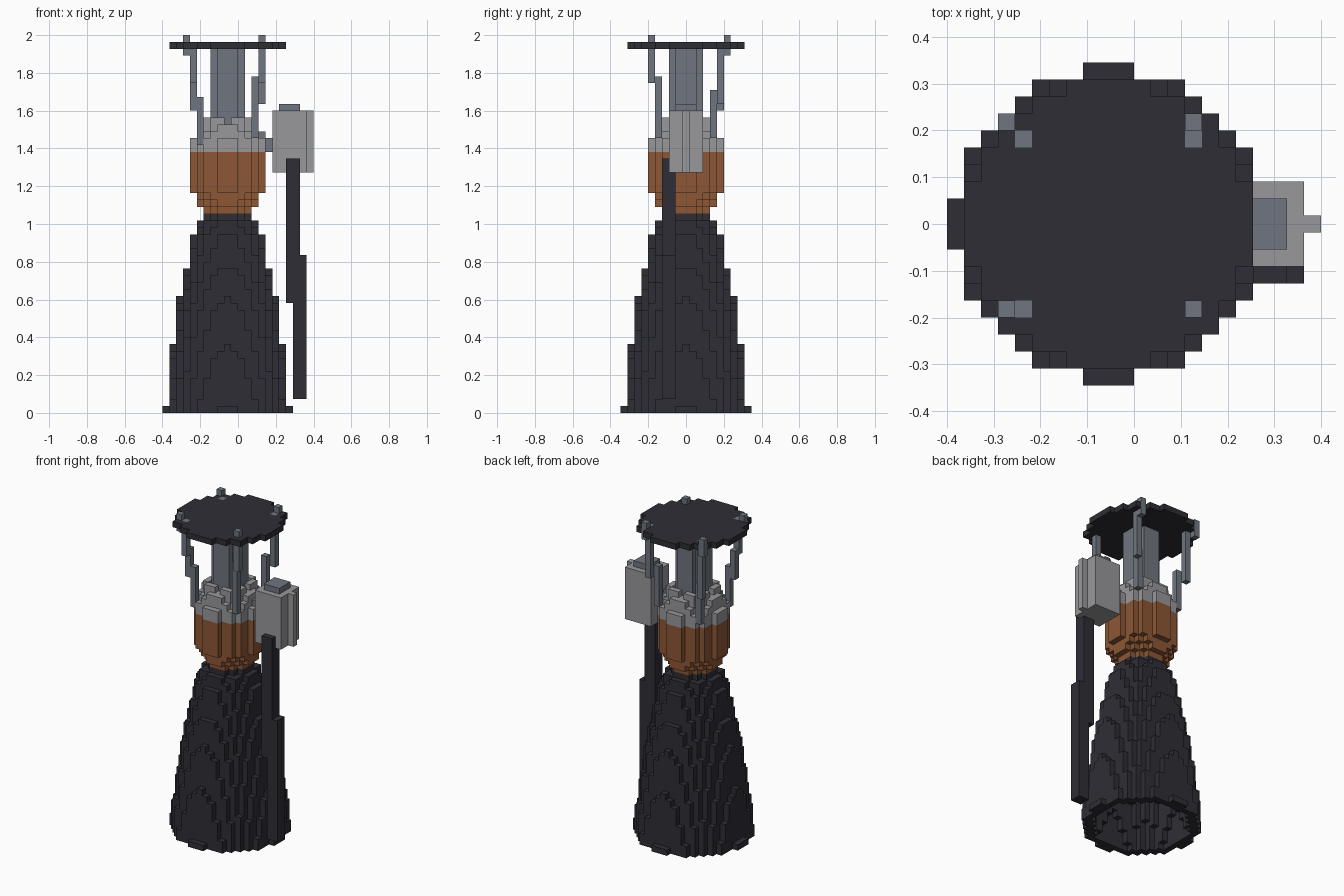
import bpy
import bmesh
from math import hypot
from mathutils import Vector

cube = bpy.data.objects.get("Cube")
if cube:
    bpy.data.objects.remove(cube, do_unlink=True)

V = 2 / 55                      # size of one block
ORIGIN = Vector((-11, -9.5, 0))  # corner of the block grid
C = 9                           # engine axis, in blocks


def material(name, r, g, b):
    m = bpy.data.materials.new(name)
    m.use_nodes = True
    m.diffuse_color = (r, g, b, 1)
    m.node_tree.nodes["Principled BSDF"].inputs["Base Color"].default_value = (r, g, b, 1)
    return m


black = material("charcoal", 0.027, 0.027, 0.036)
copper = material("copper", 0.262, 0.095, 0.036)
light = material("light grey", 0.314, 0.314, 0.332)
steel = material("steel grey", 0.162, 0.181, 0.216)

parts = []    # (name, material, blocks)
taken = set()  # blocks already used by any part


def add_part(name, mat, blocks):
    blocks = set(blocks) - taken
    taken.update(blocks)
    parts.append((name, mat, blocks))


def ring(k, outer, inner=-1):
    """Blocks of one round layer between two radii."""
    return {(i, j, k) for i in range(19) for j in range(19)
            if inner < hypot(i - C, j - C) <= outer}


def box(i0, i1, j0, j1, k0, k1):
    """Inclusive block range."""
    return {(i, j, k) for i in range(i0, i1 + 1)
            for j in range(j0, j1 + 1) for k in range(k0, k1 + 1)}


def radius(profile, k):
    for (k0, r0), (k1, r1) in zip(profile, profile[1:]):
        if k <= k1:
            return r0 + (r1 - r0) * (k - k0) / (k1 - k0)
    return profile[-1][1]


def stack(profile, k0, k1, wall=None):
    out = set()
    for k in range(k0, k1 + 1):
        r = radius(profile, k)
        out |= ring(k, r, r - wall if wall else -1)
    return out


# Four stepped struts: each step is column (i, j) from layer k0 to k1
struts = {
    "front_right_strut": [(5, 5, 39, 45), (4, 5, 44, 48), (4, 4, 48, 53), (3, 4, 52, 54)],
    "front_left_strut": [(13, 5, 40, 48), (14, 4, 48, 54)],
    "back_right_strut": [(5, 13, 39, 45), (4, 14, 44, 53), (3, 15, 52, 54)],
    "back_left_strut": [(13, 13, 40, 46), (14, 14, 45, 53), (14, 15, 52, 54)],
}
for name, steps in struts.items():
    add_part(name, steel, set().union(*(box(i, i, j, j, a, b) for i, j, a, b in steps)))

# Hollow nozzle bell
bell = [(0, 9.15), (1, 8.95), (9.5, 8), (16, 7), (20.7, 6), (25.5, 5), (27, 4.3), (28, 3.5)]
add_part("nozzle_bell", black, stack(bell, 0, 28, 1.5))

# Combustion chamber with its domed cap
add_part("combustion_chamber", copper,
         stack([(29, 3.6), (30, 4.2), (31, 4.6), (32, 5.3), (37, 5.3)], 29, 37))
cap = stack([(38, 5.3), (39, 5.2), (40, 4.6), (41, 4.2)], 38, 41)
cap |= {b for b in ring(42, 3.7, 2.9) if (b[0] + b[1]) % 3}
add_part("chamber_cap", light, cap)

# Central column and mounting plate
add_part("central_column", steel, set().union(*(ring(k, 2.5) for k in range(41, 53))))
add_part("mounting_plate", black, ring(53, 8.5))

# Side pump with lid, feed pipe and exhaust pipe
add_part("exhaust_pipe", black, box(18, 19, 6, 7, 16, 36) | box(19, 20, 6, 7, 2, 22))
add_part("pump_body", light, box(16, 20, 7, 11, 35, 43) | box(21, 21, 9, 9, 35, 43))
add_part("pump_lid", steel, box(17, 19, 8, 10, 44, 44))
add_part("feed_pipe", steel, box(13, 15, 9, 9, 38, 39) | box(13, 14, 9, 9, 40, 40))


def build(name, mat, blocks):
    """Mesh with only the exposed faces of the blocks."""
    bm = bmesh.new()
    verts = {}

    def vert(p):
        key = tuple(p)
        if key not in verts:
            verts[key] = bm.verts.new((Vector(p) + ORIGIN) * V)
        return verts[key]

    for b in sorted(blocks):
        for axis in range(3):
            u, w = (axis + 1) % 3, (axis + 2) % 3
            for side in (0, 1):
                n = list(b)
                n[axis] += 2 * side - 1
                if tuple(n) in taken:
                    continue
                loop = []
                for du, dw in ((0, 0), (1, 0), (1, 1), (0, 1)):
                    p = list(b)
                    p[axis] += side
                    p[u] += du
                    p[w] += dw
                    loop.append(vert(p))
                bm.faces.new(loop if side else loop[::-1])
    mesh = bpy.data.meshes.new(name)
    bm.to_mesh(mesh)
    bm.free()
    mesh.materials.append(mat)
    bpy.context.collection.objects.link(bpy.data.objects.new(name, mesh))


for part in parts:
    build(*part)
